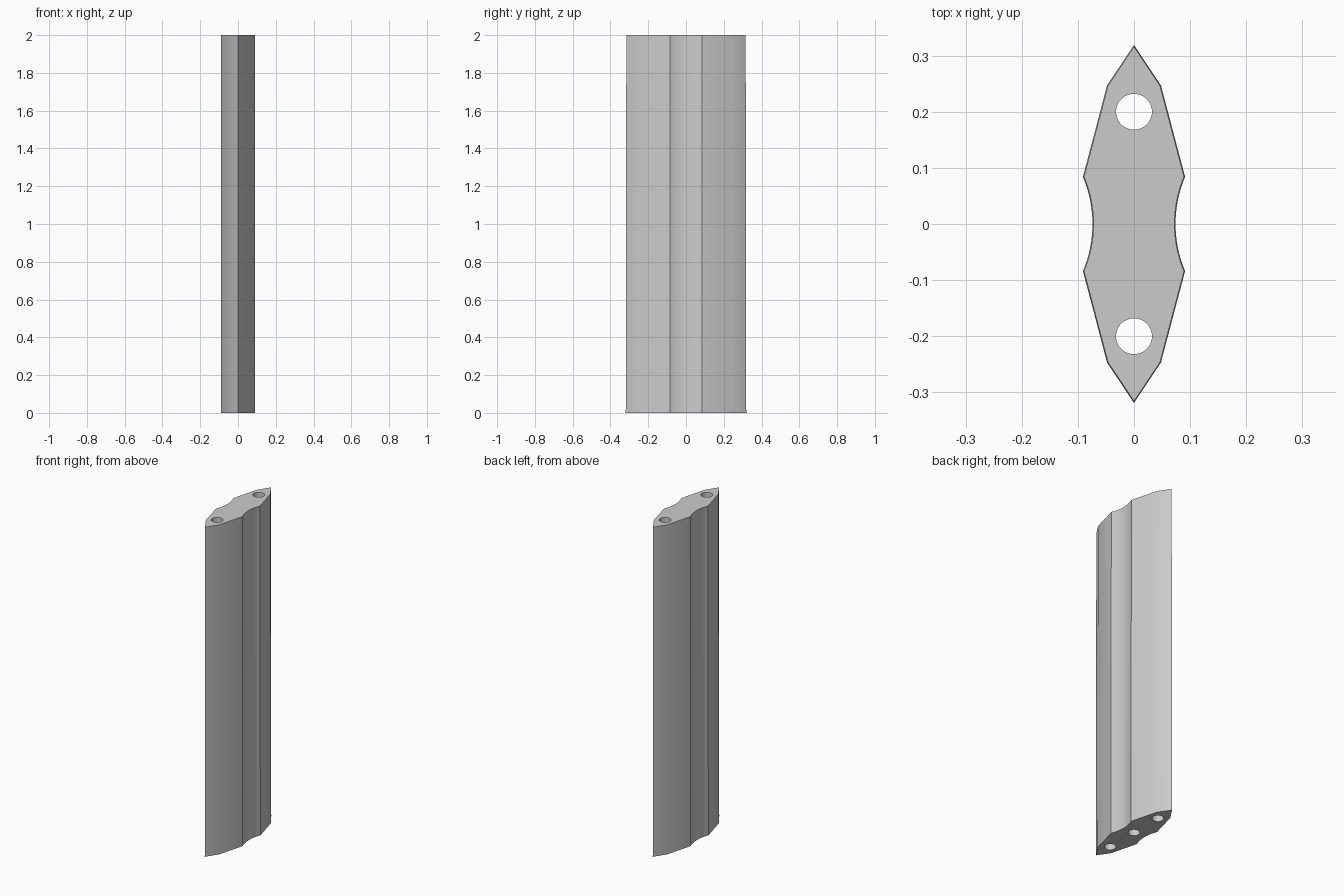
import bpy
import bmesh
import math
from mathutils import Vector

cube = bpy.data.objects.get("Cube")
if cube:
    bpy.data.objects.remove(cube, do_unlink=True)

HEIGHT = 2.0
DRAFT = 0.0017        # inward offset of the outline at the top
HOLE_R = 0.032
HOLE_Y = 0.2

grey = bpy.data.materials.new("plain grey")
grey.use_nodes = True
colour = (0.6, 0.6, 0.6, 1.0)
grey.diffuse_color = colour
grey.node_tree.nodes["Principled BSDF"].inputs["Base Color"].default_value = colour


def outline():
    """Counter-clockwise section: pointed ends, hollow curved waist."""
    corner = Vector((0.091, 0.084))
    waist = 0.074
    sag = corner.x - waist
    radius = (corner.y ** 2 + sag ** 2) / (2 * sag)
    half = math.asin(corner.y / radius)
    steps = 16
    side = [Vector((0, -0.319)), Vector((0.048, -0.247))]
    for i in range(steps + 1):
        a = -half + 2 * half * i / steps
        side.append(Vector((waist + radius * (1 - math.cos(a)), radius * math.sin(a))))
    side.append(Vector((0.048, 0.247)))
    return side + [-p for p in side]


def inset(points, d):
    """Move every edge of a counter-clockwise outline inward by d."""
    result = []
    for i, p in enumerate(points):
        e1 = (p - points[i - 1]).normalized()
        e2 = (points[(i + 1) % len(points)] - p).normalized()
        n1, n2 = Vector((-e1.y, e1.x)), Vector((-e2.y, e2.x))
        result.append(p + (n1 + n2) * d / (1 + n1.dot(n2)))
    return result


# Tapered body
base = outline()
bm = bmesh.new()
low = [bm.verts.new((p.x, p.y, 0)) for p in base]
high = [bm.verts.new((p.x, p.y, HEIGHT)) for p in inset(base, DRAFT)]
bm.faces.new(low[::-1])
bm.faces.new(high)
for i in range(len(low)):
    j = (i + 1) % len(low)
    bm.faces.new((low[i], low[j], high[j], high[i]))
mesh = bpy.data.meshes.new("grip_body")
bm.to_mesh(mesh)
bm.free()
mesh.materials.append(grey)
body = bpy.data.objects.new("grip_body", mesh)
bpy.context.collection.objects.link(body)

# Two through holes and one blind hole in the underside
for y, top in ((-HOLE_Y, HEIGHT + 0.1), (HOLE_Y, HEIGHT + 0.1), (0, 0.3)):
    bottom = -0.1
    bpy.ops.mesh.primitive_cylinder_add(vertices=48, radius=HOLE_R, depth=top - bottom,
                                        location=(0, y, (top + bottom) / 2))
    cutter = bpy.context.object
    cutter.name = "hole_cutter"
    cutter.hide_render = True
    cutter.data.materials.append(grey)
    cut = body.modifiers.new("hole", 'BOOLEAN')
    cut.operation = 'DIFFERENCE'
    cut.solver = 'EXACT'
    cut.object = cutter
    bpy.context.view_layer.objects.active = body
    bpy.ops.object.modifier_apply(modifier=cut.name)
    bpy.data.objects.remove(cutter, do_unlink=True)

bpy.ops.object.select_all(action='DESELECT')
body.select_set(True)
bpy.context.view_layer.objects.active = body
bpy.ops.object.shade_smooth_by_angle(angle=math.radians(30))
